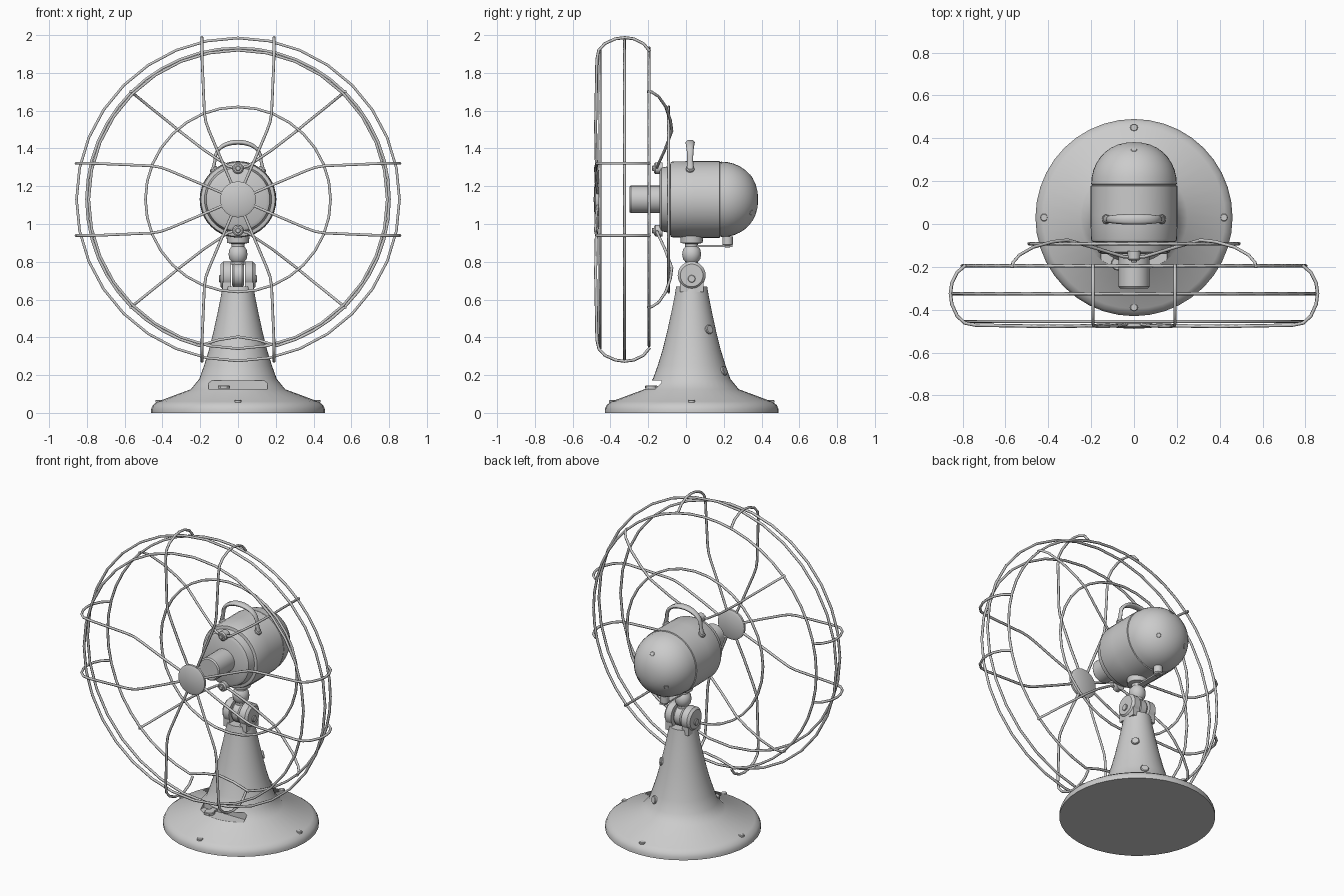
import bpy, bmesh, math
from math import sin, cos, pi, radians
from mathutils import Vector, Matrix

if "Cube" in bpy.data.objects:
    bpy.data.objects.remove(bpy.data.objects["Cube"])

CZ = 1.13    # height of the motor and guard axis
CY = 0.03    # y of the pedestal axis


def finish(ob, angle=35):
    bpy.ops.object.select_all(action='DESELECT')
    ob.select_set(True)
    bpy.context.view_layer.objects.active = ob
    bpy.ops.object.shade_smooth_by_angle(angle=radians(angle))
    return ob


def lathe(name, profile, origin, axis=(0, 0, 1), segs=40, angle=35):
    """Revolve (radius, height) pairs around an axis through origin."""
    bm = bmesh.new()
    vs = [bm.verts.new((r, 0, h)) for r, h in profile]
    es = [bm.edges.new(p) for p in zip(vs, vs[1:])]
    bmesh.ops.spin(bm, geom=vs + es, cent=(0, 0, 0), axis=(0, 0, 1),
                   angle=2 * pi, steps=segs)
    bmesh.ops.remove_doubles(bm, verts=bm.verts, dist=1e-5)
    bmesh.ops.recalc_face_normals(bm, faces=bm.faces)
    rot = Vector((0, 0, 1)).rotation_difference(Vector(axis)).to_matrix().to_4x4()
    bm.transform(Matrix.Translation(origin) @ rot)
    me = bpy.data.meshes.new(name)
    bm.to_mesh(me)
    bm.free()
    ob = bpy.data.objects.new(name, me)
    bpy.context.collection.objects.link(ob)
    return finish(ob, angle)


def disc(name, r, h, origin, axis, segs=16):
    """Short cylinder with a chamfered far rim."""
    c = min(r, h) * 0.25
    return lathe(name, [(0, 0), (r, 0), (r, h - c), (r - c, h), (0, h)],
                 origin, axis, segs)


def wire(name, pts, r=0.008, closed=False, radii=None):
    cu = bpy.data.curves.new(name, 'CURVE')
    cu.dimensions = '3D'
    cu.bevel_depth, cu.bevel_resolution, cu.use_fill_caps = r, 1, True
    sp = cu.splines.new('POLY')
    sp.points.add(len(pts) - 1)
    for i, p in enumerate(pts):
        sp.points[i].co = (*p, 1)
        sp.points[i].radius = radii[i] if radii else 1
    sp.use_cyclic_u = closed
    ob = bpy.data.objects.new(name, cu)
    bpy.context.collection.objects.link(ob)
    bpy.ops.object.select_all(action='DESELECT')
    ob.select_set(True)
    bpy.context.view_layer.objects.active = ob
    bpy.ops.object.convert(target='MESH')
    return finish(bpy.context.object, 65)


def box(name, center, size):
    bpy.ops.mesh.primitive_cube_add(size=1, location=center)
    ob = bpy.context.object
    ob.name, ob.scale = name, size
    return ob


# Pedestal: flared base running into a narrow neck
base_profile = [(0, 0), (0.46, 0), (0.46, 0.02), (0.45, 0.042), (0.425, 0.06),
                (0.25, 0.125), (0.205, 0.18), (0.18, 0.25), (0.155, 0.33),
                (0.13, 0.43), (0.108, 0.53), (0.09, 0.62), (0.082, 0.67), (0, 0.67)]
base = lathe("pedestal", base_profile, (0, CY, 0), segs=40)
cutter = box("switch_notch_cutter", (0, -0.23, 0.149), (0.31, 0.2, 0.046))
cutter.hide_render = True
cutter.hide_set(True)
cut = base.modifiers.new("switch_notch", 'BOOLEAN')
cut.object, cut.operation, cut.solver = cutter, 'DIFFERENCE', 'EXACT'

# Speed switch lever in the notch
box("switch_lever", (-0.075, -0.165, 0.137), (0.035, 0.1, 0.012))
disc("switch_tip", 0.032, 0.016, (-0.075, -0.185, 0.13), (0, 0, 1))

# Base screws and neck screws
for i in range(4):
    a = i * pi / 2
    disc("base_screw", 0.018, 0.012, (0.42 * cos(a), CY + 0.42 * sin(a), 0.056), (0, 0, 1), 12)
for a, r, z in ((45, 0.122, 0.44), (63, 0.185, 0.22)):
    d = Vector((cos(radians(a)), sin(radians(a)), 0.2))
    disc("neck_screw", 0.025, 0.016, (d.x * r, CY + d.y * r, z), d, 12)

# Tilt joint: two fork ears, knuckle between them, pivot screw
for s in (-1, 1):
    disc("fork_ear", 0.074, 0.056, (s * 0.036, CY, 0.728), (s, 0, 0), 28)
    box("fork_ear_root", (s * 0.06, CY, 0.685), (0.046, 0.125, 0.09))
    disc("pivot_screw", 0.02, 0.01, (s * 0.09, CY, 0.71), (s, 0, 0), 12)
lathe("tilt_knuckle", [(0, -0.032), (0.055, -0.032), (0.064, -0.02), (0.064, 0.02),
                       (0.055, 0.032), (0, 0.032)], (0, CY, 0.73), (1, 0, 0), 28)
lathe("motor_stem", [(0, 0.76), (0.032, 0.76), (0.034, 0.80), (0.046, 0.815), (0.05, 0.84),
                     (0.046, 0.865), (0.034, 0.88), (0.034, 0.895), (0.058, 0.9),
                     (0.062, 0.95), (0, 0.95)], (0, CY, 0), segs=24)

# Motor housing: chamfered front, grooved seams, domed back
motor = [(0, -0.14), (0.15, -0.14), (0.168, -0.13), (0.178, -0.085), (0.196, -0.082),
         (0.201, -0.07), (0.203, 0.04), (0.203, 0.178), (0.197, 0.18), (0.197, 0.184)]
motor += [(0.2 * cos(t * pi / 18) ** 0.9 if t < 9 else 0, 0.186 + 0.196 * sin(t * pi / 18))
          for t in range(10)]
lathe("motor_housing", motor, (0, 0, CZ), (0, 1, 0), 40)
lathe("motor_shaft", [(0, 0), (0.066, 0), (0.073, 0.008), (0.073, 0.17), (0, 0.17)],
      (0, -0.3, CZ), (0, 1, 0), 28)
for x, z in ((-0.1, -0.07), (0.1, -0.07), (0, 0.12)):
    d = Vector((x, 0.16, z)).normalized()
    p = Vector((0, 0.186, CZ)) + d * 0.188
    disc("housing_screw", 0.016, 0.014, p, d, 12)

# Oscillation knob and link under the motor
disc("oscillation_knob", 0.028, 0.05, (0, 0.22, 0.935), (0, 0, -1), 16)
disc("oscillation_pin", 0.014, 0.09, (0, 0.22, 0.965), (0, 0, -1), 12)
box("oscillation_link", (0, 0.15, 0.884), (0.035, 0.19, 0.01))

# Carry handle over the motor, with a broad grip and two feet
hp, hr = [], []
for i in range(17):
    a = pi * i / 16
    hp.append((-0.122 * cos(a), 0, 1.335 + 0.098 * sin(a) ** 0.8))
    hr.append(0.75 + 0.45 * sin(a) ** 2)
hp = [(-0.132, 0, 1.29)] + hp + [(0.132, 0, 1.29)]
handle = wire("carry_handle", hp, 0.0125, radii=[0.9] + hr + [0.9])
handle.location.y = 0.022
handle.scale.y = 1.7
for s in (-1, 1):
    d = Vector((s * 0.13, 0, 0.16)).normalized()
    disc("handle_foot", 0.022, 0.02, Vector((0, 0.022, CZ)) + d * 0.195, d, 12)


# Guard rings; the rear one lifts at the bottom to clear the neck
def ring(name, r, y, n=32, bump=0.0, w=0.008):
    pts = []
    for i in range(n):
        a = 2 * pi * i / n - pi / 2
        x, z = r * cos(a), r * sin(a)
        if z < 0 and abs(x) < 0.2:
            z += bump * cos(x / 0.2 * pi / 2)
        pts.append((x, y, CZ + z))
    return wire(name, pts, w, closed=True)


ring("guard_outer_ring", 0.855, -0.325)
ring("guard_front_ring", 0.79, -0.455)
ring("guard_rear_ring", 0.802, -0.195, n=48, bump=0.075)
ring("guard_inner_ring", 0.49, -0.092)

# Guard hub badge
lathe("guard_hub", [(0, 0.03), (0.08, 0.03), (0.095, 0.022), (0.095, 0.008), (0.08, 0.001),
                    (0, -0.003)], (0, -0.486, CZ), (0, 1, 0), 32)

# Eight front wires: out from the hub, bent parallel in pairs, hooked over the rim
spoke = [(0.075, 0.03, -0.468), (0.2, 0.084, -0.475), (0.36, 0.152, -0.478),
         (0.41, 0.17, -0.478), (0.46, 0.178, -0.477), (0.74, 0.19, -0.472),
         (0.79, 0.191, -0.462), (0.825, 0.191, -0.43), (0.85, 0.191, -0.375),
         (0.857, 0.191, -0.325), (0.85, 0.191, -0.275), (0.825, 0.191, -0.225),
         (0.785, 0.191, -0.192)]
for k in range(4):
    c, s = round(cos(k * pi / 2)), round(sin(k * pi / 2))
    for m in (-1, 1):
        wire("guard_front_wire", [(u * c - m * v * s, y, CZ + u * s + m * v * c)
                                  for u, v, y in spoke])

# Four rear struts from bolts on the motor face to the rear ring
strut = [(0.0, 0.165, -0.155), (0.05, 0.175, -0.152), (0.18, 0.262, -0.112),
         (0.31, 0.362, -0.075), (0.38, 0.42, -0.083), (0.47, 0.492, -0.108),
         (0.535, 0.545, -0.145), (0.565, 0.568, -0.18), (0.568, 0.572, -0.205)]
for t in (-1, 1):
    for s in (-1, 1):
        wire("guard_rear_strut", [(s * x, y, CZ + t * z) for x, z, y in strut])
    disc("guard_bolt", 0.03, 0.045, (0, -0.125, CZ + t * 0.165), (0, -1, 0), 12)
    disc("guard_bolt_tip", 0.015, 0.055, (0, -0.125, CZ + t * 0.165), (0, -1, 0), 8)
